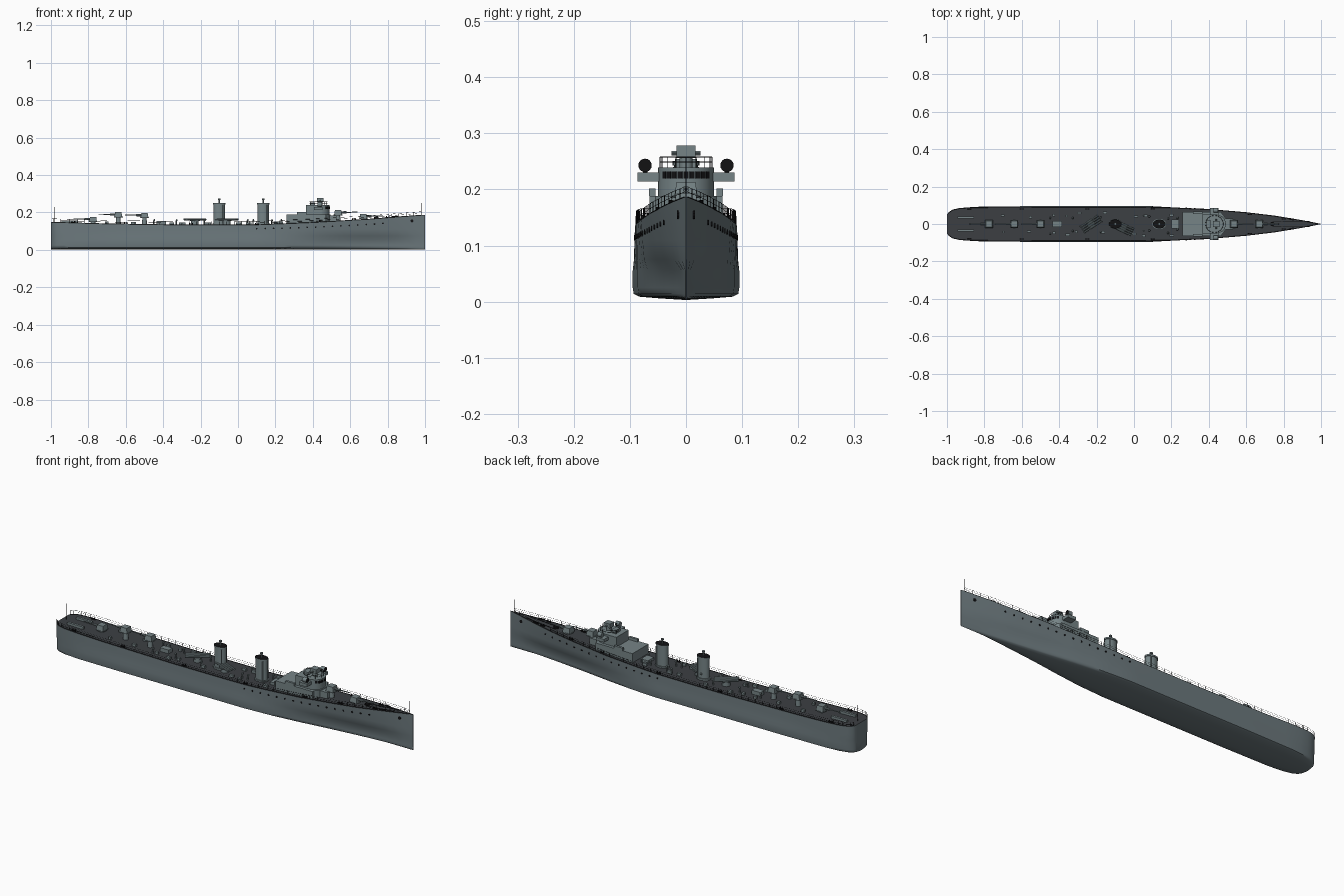
import bpy, bmesh, math, random
from mathutils import Matrix, Vector

cube = bpy.data.objects.get("Cube")
if cube:
    bpy.data.objects.remove(cube)
random.seed(4)


def material(name, rgb):
    m = bpy.data.materials.new(name)
    m.use_nodes = True
    m.diffuse_color = (*rgb, 1)
    m.node_tree.nodes["Principled BSDF"].inputs["Base Color"].default_value = (*rgb, 1)
    return m


GREY = material("hull grey", (0.15, 0.19, 0.205))
LIGHT = material("upperworks grey", (0.18, 0.23, 0.24))
DECK = material("deck grey", (0.045, 0.05, 0.056))
BLACK = material("black", (0.006, 0.006, 0.007))


def lerp(table, x):
    for (x0, v0), (x1, v1) in zip(table, table[1:]):
        if x <= x1:
            return v0 + (v1 - v0) * (x - x0) / (x1 - x0)
    return table[-1][1]


# Hull lines: deck half breadth, lower half breadth and sheer height along x
BEAM = [(-1, .05), (-.99, .064), (-.97, .077), (-.93, .086), (-.85, .09), (0, .091), (.2, .089),
        (.4, .08), (.6, .063), (.75, .045), (.88, .024), (1, .001)]
LOWER = [(-1, .045), (-.99, .06), (-.97, .074), (-.93, .085), (-.85, .092), (-.6, .095), (.1, .095),
         (.25, .086), (.4, .068), (.55, .046), (.7, .027), (.85, .011), (1, .001)]
SHEER = [(-1, .148), (-.7, .139), (-.3, .133), (.1, .134), (.4, .146), (.7, .164), (1, .187)]


def beam(x):
    return lerp(BEAM, x)


def sheer(x):
    return lerp(SHEER, x)


class Part:
    """Collects primitives into one mesh object."""

    def __init__(self, name, *mats):
        self.name, self.mats, self.bm = name, mats, bmesh.new()

    def box(self, c, s, rot=0, taper=1):
        vs = bmesh.ops.create_cube(self.bm, size=1)["verts"]
        for v in vs:
            k = taper if v.co.z > 0 else 1
            v.co = Vector((v.co.x * s[0] * k, v.co.y * s[1] * k, v.co.z * s[2]))
        bmesh.ops.transform(self.bm, verts=vs, matrix=Matrix.Translation(c) @ Matrix.Rotation(rot, 4, 'Z'))

    def rod(self, a, b, r, n=8, r2=None, squash=1):
        a, b = Vector(a), Vector(b)
        m = Matrix.Translation((a + b) / 2) @ (b - a).to_track_quat('Z', 'Y').to_matrix().to_4x4()
        if squash != 1:
            m = Matrix.Translation((a + b) / 2) @ Matrix.Diagonal((1, squash, 1, 1))
        bmesh.ops.create_cone(self.bm, cap_ends=True, segments=n, radius1=r,
                              radius2=r if r2 is None else r2, depth=(b - a).length, matrix=m)

    def done(self, angle=35, rule=None):
        bmesh.ops.recalc_face_normals(self.bm, faces=self.bm.faces)
        for f in self.bm.faces:
            f.material_index = rule(f) if rule else 0
        me = bpy.data.meshes.new(self.name)
        self.bm.to_mesh(me)
        self.bm.free()
        for m in self.mats:
            me.materials.append(m)
        ob = bpy.data.objects.new(self.name, me)
        bpy.context.collection.objects.link(ob)
        bpy.ops.object.select_all(action='DESELECT')
        ob.select_set(True)
        bpy.context.view_layer.objects.active = ob
        bpy.ops.object.shade_smooth_by_angle(angle=math.radians(angle))
        return ob


# Hull lofted through mirrored sections, deck coloured on the upward faces
def section(x):
    b, w, z = beam(x), lerp(LOWER, x), sheer(x)
    half = [(w * .5, .006), (w * .88, .009), (w * .98, .014), (w, .025), (w, .055),
            (w + (b - w) * .55, .075), (w + (b - w) * .8, .11), (b, z)]
    return [(x, -p, h) for p, h in reversed(half)] + [(x, 0, .003)] + [(x, p, h) for p, h in half]


hull = Part("hull", GREY, DECK)
stations = [-1, -.995, -.99, -.98, -.97, -.95, -.93, -.89] + [-.85 + .05 * i for i in range(38)]
rings = [[hull.bm.verts.new(p) for p in section(x)] for x in stations]
for r, s in zip(rings, rings[1:]):
    for i in range(len(r)):
        j = (i + 1) % len(r)
        hull.bm.faces.new((r[i], r[j], s[j], s[i]))
for r in (rings[0], rings[-1]):
    hull.bm.faces.new(r)
hull.done(50, lambda f: int(f.normal.z > .8))

# Portholes and anchor openings
ports = Part("portholes", BLACK)
for side in (-1, 1):
    for x in [.1 + .045 * i for i in range(16)] + [.93]:
        z = .155 if x > .9 else .114 + .027 * max(0, (x - .1) / .67) ** 1.6
        w, b = lerp(LOWER, x), beam(x)
        f = .8 + .2 * (z - .11) / (sheer(x) - .11)
        y = side * (w + (b - w) * f)
        r = .008 if x > .9 else .0045
        ports.rod((x, y - side * .003, z), (x, y + side * .002, z), r, 10)
ports.done()

# Railings round the deck edge, and the two jackstaffs
rails = Part("railings", BLACK)
xs = [-.995, -.985, -.97, -.95, -.93] + [-.9 + .04 * i for i in range(48)]
for side in (-1, 1):
    pts = [Vector((x, side * max(beam(x) - .002, 0), sheer(x))) for x in xs]
    for p, q in zip(pts, pts[1:]):
        rails.rod(p, p + Vector((0, 0, .019)), .0007, 4)
        for h in (.001, .01, .019):
            up = Vector((0, 0, h))
            rails.rod(p + up, q + up, .0012 if h < .005 else .0005, 4)
for x, top in ((-.98, .23), (.98, .25)):
    rails.rod((x, 0, sheer(x)), (x, 0, top), .0012, 6)
rails.done()

# Bridge block and wheelhouse
bridge = Part("bridge", LIGHT)
bridge.box((.365, 0, .162), (.21, .13, .052))
bridge.rod((.445, 0, .14), (.445, 0, .188), .05, 24, squash=1.25)
bridge.box((.405, 0, .213), (.085, .1, .052))
bridge.rod((.44, 0, .187), (.44, 0, .239), .05, 24)
bridge.box((.505, 0, .165), (.05, .06, .04))
for s in (-1, 1):
    bridge.box((.43, s * .066, .222), (.045, .04, .016))
    bridge.box((.34, s * .06, .195), (.05, .012, .014))
bridge.done()

windows = Part("bridge_windows", BLACK)
for i in range(-4, 5):
    a = i * .22
    windows.box((.44 + .0495 * math.cos(a), .0495 * math.sin(a), .226), (.003, .0085, .013), a)
windows.done()

# Open bridge top: rails, director, lamps and mast
top_rails = Part("bridge_rails", BLACK)
ring = [Vector((.43 + .048 * math.cos(i * math.pi / 8), .046 * math.sin(i * math.pi / 8), .239))
        for i in range(16)]
for p, q in zip(ring, ring[1:] + ring[:1]):
    top_rails.rod(p, p + Vector((0, 0, .019)), .0008, 4)
    for h in (.01, .019):
        top_rails.rod(p + Vector((0, 0, h)), q + Vector((0, 0, h)), .0007, 4)
top_rails.done()

director = Part("director", LIGHT)
director.rod((.44, 0, .238), (.44, 0, .256), .012, 16)
director.box((.44, 0, .267), (.035, .033, .022))
director.rod((.44, -.026, .265), (.44, .026, .265), .004, 10)
director.box((.4, 0, .246), (.025, .04, .016))
director.done()

lamps = Part("searchlights", LIGHT, BLACK)
for s in (-1, 1):
    lamps.rod((.425, s * .073, .243), (.448, s * .073, .243), .012, 16)
    lamps.rod((.436, s * .073, .228), (.436, s * .073, .243), .004, 8)
lamps.done(35, lambda f: int(f.normal.x > .9))

# Funnels with dark openings and steam pipes
for name, x in (("fore_funnel", .135), ("aft_funnel", -.1)):
    f = Part(name, LIGHT, BLACK)
    f.rod((x, 0, .13), (x, 0, .248), .031, 28, squash=.68)
    f.rod((x, 0, .13), (x, 0, .142), .037, 28, squash=.72)
    f.rod((x, 0, .243), (x, 0, .251), .034, 28, squash=.7)
    f.rod((x, 0, .245), (x, 0, .27), .004, 8)
    f.rod((x, 0, .268), (x, 0, .275), .007, 8)
    for s in (-1, 1):
        f.rod((x + .02, s * .02, .13), (x + .02, s * .02, .24), .003, 8)
    f.done(35, lambda f: int(f.normal.z > .9 and .25 < f.calc_center_median().z < .26))


# Gun mounts: pedestal, shield and barrel
def gun(name, x, z, facing):
    base = sheer(x) - .003
    g = Part(name, LIGHT)
    g.rod((x, 0, base), (x, 0, z - .012), .014, 16, r2=.011)
    g.rod((x, 0, z - .015), (x, 0, z - .011), .024, 16)
    g.box((x, 0, z), (.042, .042, .026), taper=.8)
    g.rod((x, 0, z), (x + facing * .105, 0, z + .002), .0035, 10, r2=.0022)
    g.rod((x, 0, z), (x + facing * .045, 0, z + .001), .006, 10)
    g.done()


for name, x, z, facing in (("fore_gun", .67, .18, 1), ("raised_fore_gun", .535, .2, 1),
                           ("mid_gun", -.5, .185, -1), ("raised_aft_gun", -.64, .189, -1),
                           ("aft_gun", -.775, .164, -1)):
    gun(name, x, z, facing)

# Torpedo tube banks set at an angle on turntables
for name, x, y, deg in (("aft_torpedo_tubes", -.23, 0, 33), ("fore_torpedo_tubes", -.06, -.02, -25)):
    t = Part(name, LIGHT)
    a = math.radians(deg)
    d, n = Vector((math.cos(a), math.sin(a), 0)), Vector((-math.sin(a), math.cos(a), 0))
    c = Vector((x, y, .163))
    t.rod((x, y, .13), (x, y, .158), .02, 16)
    for k in (-1.5, -.5, .5, 1.5):
        t.rod(c + n * k * .012 - d * .058, c + n * k * .012 + d * .058, .005, 10)
    t.box(c - Vector((0, 0, .006)), (.03, .05, .006), a)
    t.done()

# Deck fittings: lockers, vents, bollards, winch and anchors
lockers = Part("deck_lockers", LIGHT)
for x in (-.42, -.36, -.3, -.16, .01, .06, .2, -.56, -.7):
    for s in (-1, 1):
        w = random.uniform(.012, .024)
        lockers.box((x + random.uniform(-.01, .01), s * random.uniform(.035, .065), sheer(x) + .005),
                    (w, .012, .016))
lockers.box((.22, 0, .142), (.04, .05, .02))
lockers.box((-.41, 0, .143), (.05, .03, .022))
for s in (-1, 1):
    lockers.box((-.9, s * .035, .15), (.09, .012, .014))
lockers.done()

vents = Part("vents", LIGHT)
for x in (-.45, -.33, -.18, .05, .08, .18, .23):
    for s in (-1, 1):
        y = s * random.uniform(.028, .05)
        vents.rod((x, y, .13), (x, y, .158), .0035, 8)
        vents.rod((x - .002, y, .158), (x + .006, y, .16), .005, 8)
vents.done()

gear = Part("bollards_and_anchors", BLACK)
for x in (-.88, -.6, -.25, .1, .43, .62, .8):
    for s in (-1, 1):
        y = s * (beam(x) - .01)
        gear.box((x, y, sheer(x) + .002), (.024, .007, .004))
        for dx in (-.007, .007):
            gear.rod((x + dx, y, sheer(x)), (x + dx, y, sheer(x) + .01), .003, 8)
for s in (-1, 1):
    gear.rod((.74, s * .014, sheer(.74) + .001), (.9, s * .012, sheer(.9) + .001), .0015, 6)
    gear.box((.84, s * .024, sheer(.84) + .003), (.03, .006, .006), -s * .2)
gear.rod((.74, 0, .16), (.74, 0, .177), .012, 12)
gear.done()
